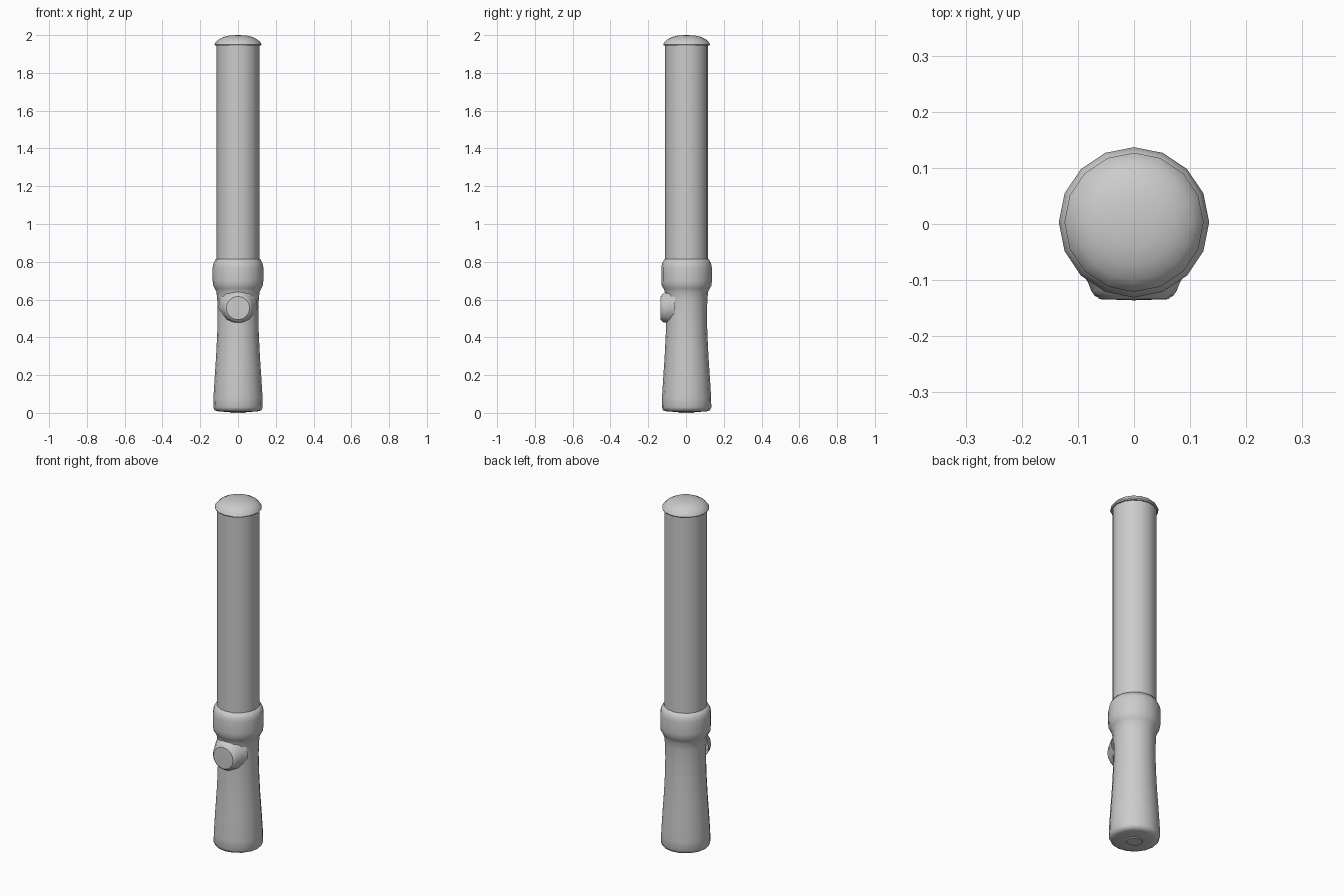
import bpy, bmesh, math
from mathutils import Matrix

cube = bpy.data.objects.get("Cube")
if cube:
    bpy.data.objects.remove(cube, do_unlink=True)

SIDES = 16
CENTRE_Y = 0.003

grey = bpy.data.materials.new("plain_grey")
grey.use_nodes = True
grey.diffuse_color = (0.6, 0.6, 0.6, 1)
grey.node_tree.nodes["Principled BSDF"].inputs["Base Color"].default_value = (0.6, 0.6, 0.6, 1)


def lathe(name, profile, sharp=40):
    """Revolve (radius, height) points around z; a zero radius closes an end."""
    bm = bmesh.new()
    rings = []
    for r, z in profile:
        if r == 0:
            rings.append([bm.verts.new((0, 0, z))] * SIDES)
            continue
        angles = [math.tau * i / SIDES for i in range(SIDES)]
        rings.append([bm.verts.new((r * math.sin(a), r * math.cos(a), z)) for a in angles])
    for low, high in zip(rings, rings[1:]):
        for i in range(SIDES):
            j = (i + 1) % SIDES
            corners = list(dict.fromkeys((low[i], low[j], high[j], high[i])))
            bm.faces.new(corners)
    bmesh.ops.recalc_face_normals(bm, faces=bm.faces)
    mesh = bpy.data.meshes.new(name)
    bm.to_mesh(mesh)
    bm.free()
    mesh.materials.append(grey)
    obj = bpy.data.objects.new(name, mesh)
    bpy.context.collection.objects.link(obj)
    obj.location.y = CENTRE_Y
    bpy.ops.object.select_all(action='DESELECT')
    obj.select_set(True)
    bpy.context.view_layer.objects.active = obj
    bpy.ops.object.shade_smooth_by_angle(angle=math.radians(sharp))
    return obj


# Waisted grip with a rounded foot and a wider collar on top
lathe("handle", [
    (0, 0.004), (0.06, 0.005), (0.105, 0.008), (0.124, 0.014), (0.131, 0.03),
    (0.130, 0.08), (0.124, 0.18), (0.116, 0.3), (0.110, 0.42), (0.108, 0.52),
    (0.110, 0.60), (0.114, 0.64), (0.122, 0.658), (0.132, 0.675), (0.134, 0.70),
    (0.134, 0.77), (0.130, 0.79), (0.117, 0.815), (0.11, 0.815)], 65)

# Small foot plate under the grip
lathe("foot_plate", [(0, 0), (0.04, 0), (0.045, 0.008), (0, 0.008)])

# Long straight tube
lathe("tube", [(0.113, 0.81), (0.113, 1.95)])

# Shallow domed cap with an overhanging rim
lathe("cap", [
    (0, 1.944), (0.12, 1.944), (0.124, 1.95), (0.118, 1.962), (0.103, 1.977),
    (0.078, 1.99), (0.045, 1.998), (0, 2.0)], 50)

# Round push button whose neck flares upward into the grip
button = lathe("button", [
    (0.09, 0.06), (0.083, 0.095), (0.078, 0.108), (0.075, 0.122),
    (0.070, 0.131), (0.064, 0.134), (0.062, 0.137), (0, 0.139)], 35)
button.data.transform(Matrix.Rotation(math.radians(90), 4, 'X'))
for v in button.data.vertices:
    depth = max(0, 0.13 + v.co.y) / 0.07
    if v.co.z > 0:
        v.co.z *= 1 + 0.45 * depth
        v.co.x *= 1 + 0.15 * depth
button.location.z = 0.555
